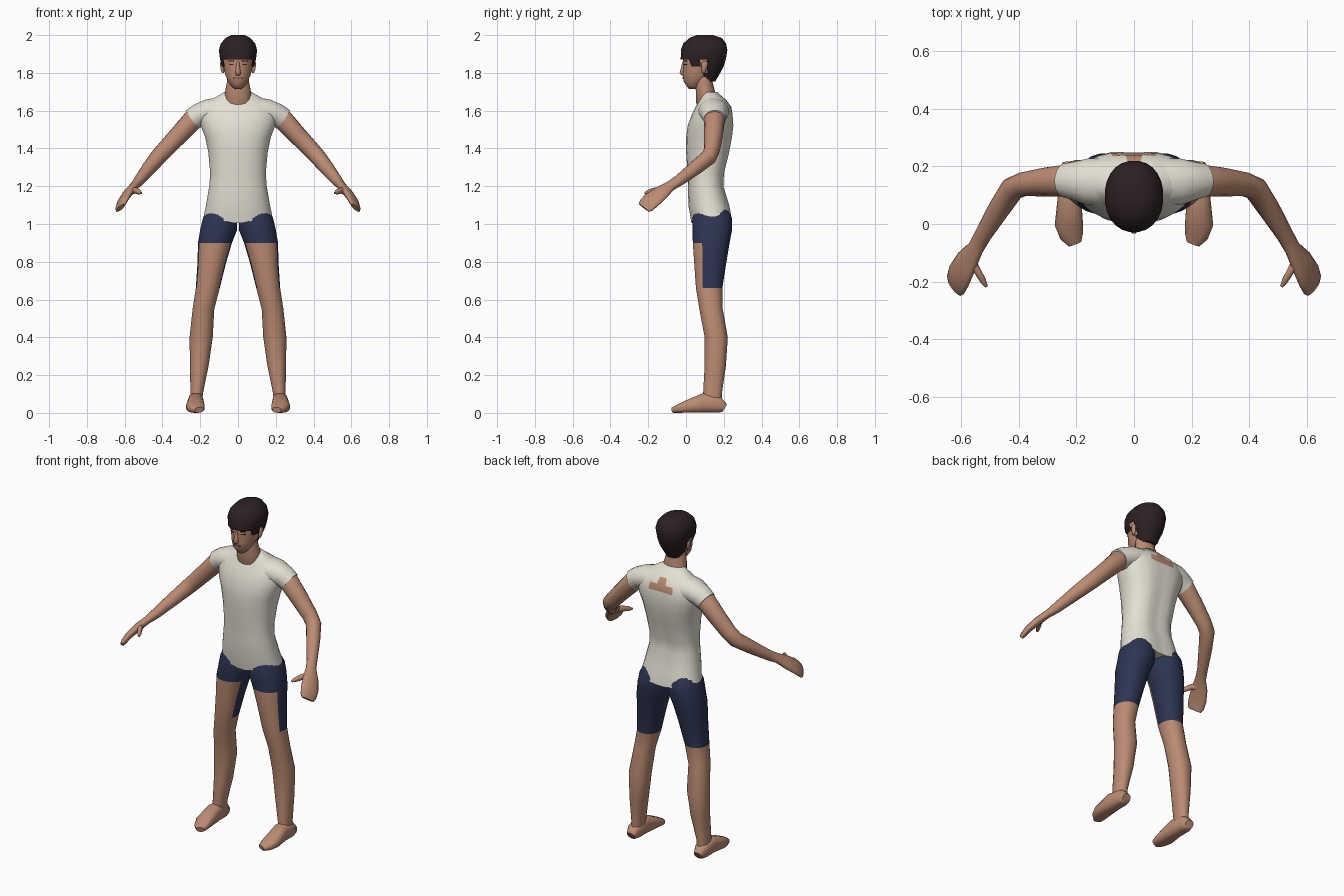
import bpy
import bmesh
from math import sin, cos, pi, exp, copysign
from mathutils import Vector

if "Cube" in bpy.data.objects:
    bpy.data.objects.remove(bpy.data.objects["Cube"], do_unlink=True)


def material(name, rgb):
    mat = bpy.data.materials.new(name)
    mat.use_nodes = True
    mat.diffuse_color = (*rgb, 1)
    shader = mat.node_tree.nodes["Principled BSDF"]
    shader.inputs["Base Color"].default_value = (*rgb, 1)
    shader.inputs["Roughness"].default_value = 0.8
    return mat


skin = material("skin", (0.50, 0.26, 0.17))
shirt = material("off_white_cloth", (0.77, 0.74, 0.65))
navy = material("navy_cloth", (0.026, 0.035, 0.085))
hair = material("dark_hair", (0.026, 0.015, 0.016))
lip = material("lip", (0.28, 0.11, 0.085))


def levels(rows):
    """Horizontal sections from (z, centre x, half width, front y, back y)."""
    return [(Vector((x, (front + back) / 2, z)), Vector((w, 0, 0)),
             Vector((0, (back - front) / 2, 0))) for z, x, w, front, back in rows]


def limb(rows, wide):
    """Sections across a path from (x, y, z, wide radius, thin radius)."""
    points = [Vector(row[:3]) for row in rows]
    sections = []
    for i, row in enumerate(rows):
        along = (points[min(i + 1, len(rows) - 1)] - points[max(i - 1, 0)]).normalized()
        u = Vector(wide)
        u = (u - along * u.dot(along)).normalized()
        sections.append((points[i], u * row[3], along.cross(u) * row[4]))
    return sections


def loft(name, sections, mats, sides=16, power=1.0, side=1, rule=None, tweak=None, drop=None):
    """Skin the sections into a closed, smooth shaded body."""
    def bend(value):
        return copysign(abs(value) ** power, value)

    bm = bmesh.new()
    rings = []
    for c, u, v in sections:
        ring = []
        for k in range(sides):
            angle = 2 * pi * (k + 0.5) / sides
            p = c + u * bend(cos(angle)) + v * bend(sin(angle))
            if tweak:
                p = tweak(p)
            ring.append(bm.verts.new((p.x * side, p.y, p.z)))
        rings.append(ring)
    for low, high in zip(rings, rings[1:]):
        for k in range(sides):
            n = (k + 1) % sides
            bm.faces.new((low[k], low[n], high[n], high[k]))
    bm.faces.new(rings[0])
    bm.faces.new(rings[-1])
    bmesh.ops.recalc_face_normals(bm, faces=bm.faces)
    if drop:
        gone = [f for f in bm.faces if drop(f.calc_center_median())]
        bmesh.ops.delete(bm, geom=gone, context="FACES")
    if rule:
        for f in bm.faces:
            f.material_index = rule(f.calc_center_median())
    mesh = bpy.data.meshes.new(name)
    bm.to_mesh(mesh)
    bm.free()
    for mat in mats:
        mesh.materials.append(mat)
    obj = bpy.data.objects.new(name, mesh)
    bpy.context.collection.objects.link(obj)
    bpy.ops.object.select_all(action="DESELECT")
    obj.select_set(True)
    bpy.context.view_layer.objects.active = obj
    bpy.ops.object.shade_smooth_by_angle(angle=1.0)
    return obj


def plate(name, centre, size, turn, mat):
    bpy.ops.mesh.primitive_cube_add(size=1, location=centre, rotation=(0, 0, turn))
    obj = bpy.context.object
    obj.name = name
    obj.scale = size
    obj.data.materials.append(mat)


# Shirt body: pointed hem, spine groove and a bare patch below the nape
def shape_torso(p):
    if p.z < 1.01:
        p.z += 0.22 * abs(p.x)
    if p.y > 0.15 and p.z < 1.6:
        p.y -= 0.015 * exp(-(p.x / 0.035) ** 2)
    return p


def bare_back(c):
    reach = 0.06 if c.z < 1.62 else 0.04
    return int(c.y > 0.15 and 1.58 < c.z < 1.655 and abs(c.x) < reach)


loft("shirt_body", levels([
    (1.00, 0, .183, .028, .25), (1.10, 0, .17, .012, .235), (1.20, 0, .153, .01, .203),
    (1.27, 0, .148, .008, .207), (1.38, 0, .158, 0, .235), (1.46, 0, .175, 0, .25),
    (1.52, 0, .198, .008, .257), (1.58, 0, .21, .03, .252), (1.62, 0, .20, .05, .24),
    (1.655, 0, .15, .07, .215), (1.685, 0, .095, .083, .18), (1.70, 0, .07, .09, .165)]),
    [shirt, skin], sides=28, power=0.88, rule=bare_back, tweak=shape_torso)

# Neck and head
loft("neck", levels([
    (1.58, 0, .05, .08, .16), (1.64, 0, .072, .053, .16), (1.70, 0, .07, .052, .155),
    (1.75, 0, .06, .045, .142), (1.82, 0, .058, .05, .14)]), [skin])

loft("head", levels([
    (1.715, 0, .018, .015, .06), (1.73, 0, .035, .002, .08), (1.755, 0, .053, -.013, .11),
    (1.79, 0, .068, -.018, .15), (1.84, 0, .08, -.014, .175), (1.88, 0, .084, -.02, .19),
    (1.93, 0, .084, -.012, .195), (1.97, 0, .05, .03, .15)]), [skin], sides=20)

loft("nose", levels([
    (1.787, 0, .012, -.025, 0), (1.80, 0, .016, -.035, 0), (1.82, 0, .012, -.03, 0),
    (1.86, 0, .007, -.019, 0)]), [skin], sides=8)

plate("mouth", (0, -.014, 1.773), (.045, .008, .009), 0, lip)


# Hair cap, cut away around the face but leaving sideburns
def off_hairline(c):
    sideburn = c.z > 1.83 and 0.03 < c.y < 0.075
    return c.z < 1.87 and c.y < 0.1 and not sideburn


loft("hair", levels([
    (1.755, 0, .045, .06, .155), (1.80, 0, .07, .02, .182), (1.835, 0, .086, -.01, .20),
    (1.872, 0, .096, -.029, .212), (1.92, 0, .102, -.028, .22), (1.955, 0, .092, -.016, .213),
    (1.985, 0, .066, .018, .19), (2.0, 0, .035, .055, .145)]),
    [hair], sides=24, power=0.92, drop=off_hairline)


# Shorts are cut high at the front of the thigh and long behind
def shorts_area(c):
    return int(c.z > 0.9 or (c.z > 0.66 and c.y > 0.09))


hand_width = (0.5, 0.8, -0.37)

for side, word in ((1, "left"), (-1, "right")):
    # Face details
    plate(word + "_eye", (side * .035, -.003, 1.845), (.027, .008, .006), side * .45, hair)
    plate(word + "_brow", (side * .037, -.005, 1.863), (.034, .008, .006), side * .45, hair)
    loft(word + "_ear", levels([
        (1.80, .08, .006, .085, .10), (1.825, .084, .010, .08, .112),
        (1.85, .086, .010, .08, .118), (1.86, .086, .006, .09, .112)]),
        [skin], sides=8, side=side)

    # Sleeve, then one bent arm running out to the fingertips
    loft(word + "_sleeve", limb([
        (.08, .145, 1.60, .085, .075), (.16, .147, 1.595, .082, .066),
        (.21, .15, 1.575, .066, .062), (.242, .152, 1.553, .059, .06)], (0, 1, 0)),
        [shirt], side=side)
    loft(word + "_arm", limb([
        (.17, .15, 1.59, .05, .05), (.24, .15, 1.55, .056, .056), (.31, .146, 1.475, .05, .05),
        (.385, .138, 1.395, .042, .046), (.422, .122, 1.355, .042, .044),
        (.47, .05, 1.297, .038, .038), (.525, -.04, 1.228, .03, .029),
        (.55, -.085, 1.20, .031, .022), (.58, -.13, 1.167, .047, .023),
        (.607, -.18, 1.128, .054, .02), (.619, -.21, 1.098, .05, .016),
        (.622, -.222, 1.085, .04, .011)], hand_width), [skin], side=side)
    loft(word + "_thumb", limb([
        (.572, -.115, 1.175, .022, .018), (.545, -.16, 1.178, .017, .014),
        (.525, -.195, 1.17, .014, .012), (.512, -.217, 1.163, .006, .006)], (0, 0, 1)),
        [skin], sides=8, side=side)

    # Leg with its half of the shorts
    loft(word + "_leg", levels([
        (1.08, .085, .08, .05, .22), (1.03, .095, .092, .032, .245),
        (.97, .102, .099, .033, .245), (.90, .122, .091, .035, .232),
        (.80, .138, .077, .042, .215), (.66, .16, .064, .052, .193),
        (.55, .183, .058, .07, .195), (.40, .195, .062, .098, .222),
        (.25, .205, .05, .098, .212), (.10, .219, .033, .09, .19),
        (.04, .222, .034, .09, .195)]),
        [skin, navy], sides=20, power=0.92, side=side, rule=shorts_area)

    # Foot, heel to toe
    heel_to_toe = [(.205, .225, .026, .05), (.175, .225, .04, .085), (.09, .224, .042, .105),
                   (.0, .226, .05, .065), (-.04, .216, .042, .045), (-.068, .205, .024, .03)]
    loft(word + "_foot", limb([
        (x, y, top / 2, w, top / 2) for y, x, w, top in heel_to_toe], (1, 0, 0)),
        [skin], sides=12, power=0.75, side=side,
        tweak=lambda p: Vector((p.x, p.y, max(p.z, 0))))
